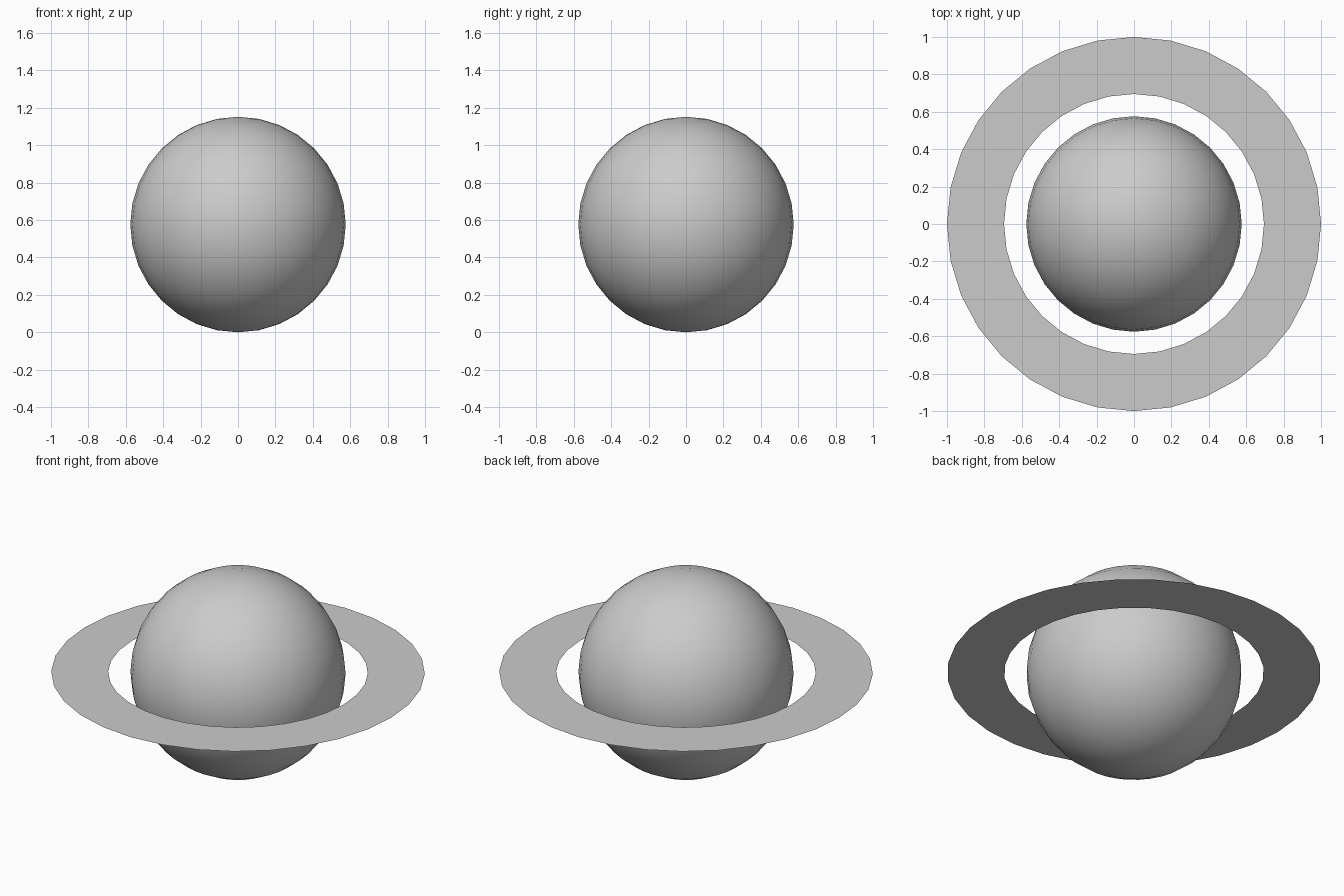
import bpy
import bmesh
import math

if "Cube" in bpy.data.objects:
    bpy.data.objects.remove(bpy.data.objects["Cube"])

R = 0.576            # globe radius, also the height of the ring plane
R_IN, R_OUT = 0.695, 1.0
SIDES = 32

# Globe: smooth UV sphere resting on the ground
bpy.ops.mesh.primitive_uv_sphere_add(segments=SIDES, ring_count=16, radius=R,
                                     location=(0, 0, R))
globe = bpy.context.object
globe.name = "planet_globe"
bpy.ops.object.shade_smooth()

# Ring: flat paper-thin annulus around the equator
bm = bmesh.new()


def circle(radius):
    return [bm.verts.new((radius * math.cos(2 * math.pi * i / SIDES),
                          radius * math.sin(2 * math.pi * i / SIDES), 0))
            for i in range(SIDES)]


inner, outer = circle(R_IN), circle(R_OUT)
for i in range(SIDES):
    j = (i + 1) % SIDES
    bm.faces.new((inner[i], outer[i], outer[j], inner[j]))

mesh = bpy.data.meshes.new("planet_ring")
bm.to_mesh(mesh)
bm.free()
ring = bpy.data.objects.new("planet_ring", mesh)
ring.location.z = R
bpy.context.collection.objects.link(ring)
